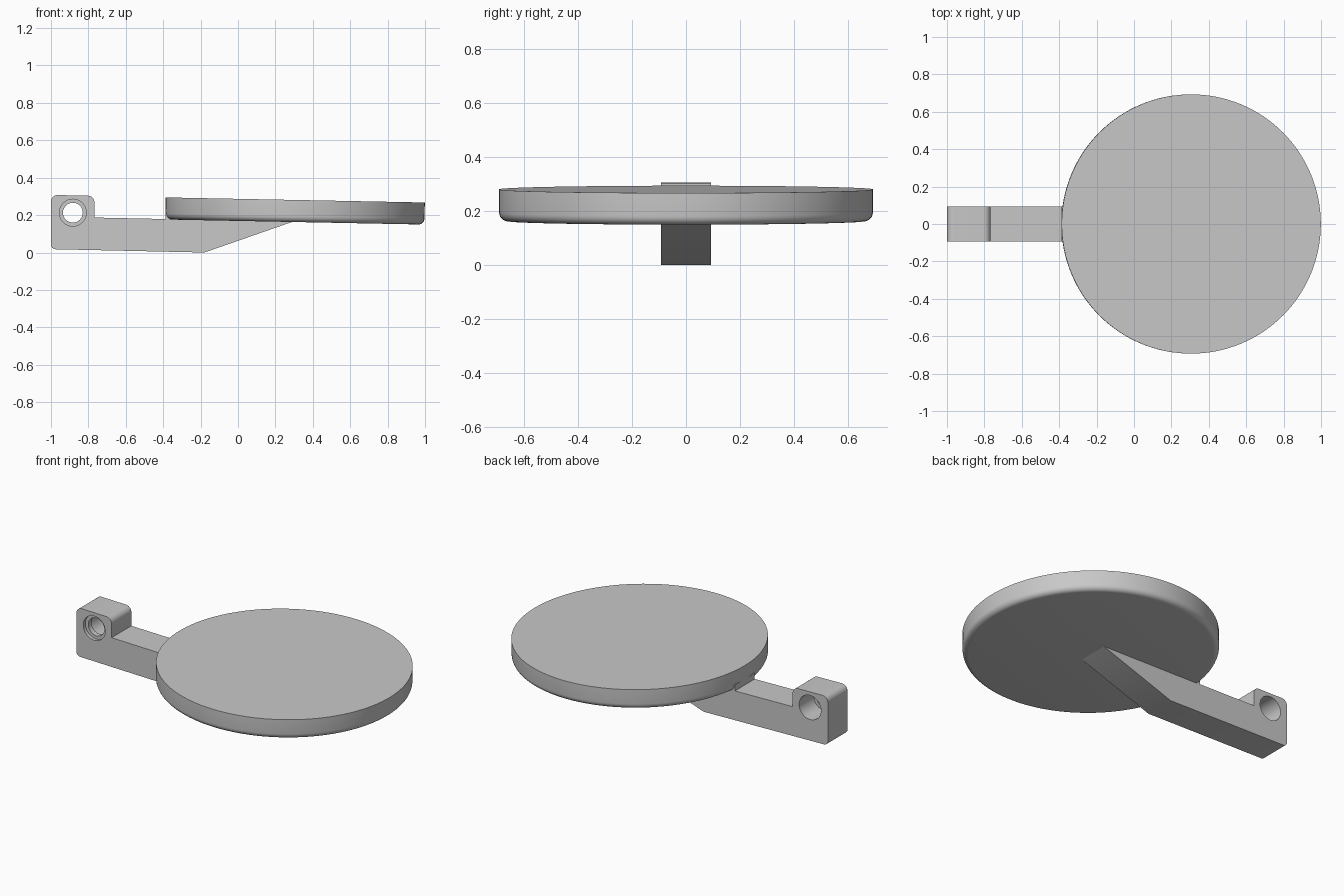
import bpy, bmesh, math
from mathutils import Vector

cube = bpy.data.objects.get("Cube")
if cube:
    bpy.data.objects.remove(cube, do_unlink=True)

TILT = math.radians(1.12)
HALF_WIDTH = 0.093

grey = bpy.data.materials.new("plain grey")
grey.use_nodes = True
grey.diffuse_color = (0.58, 0.58, 0.58, 1)
grey.node_tree.nodes["Principled BSDF"].inputs["Base Color"].default_value = grey.diffuse_color


def add_object(name, bm):
    mesh = bpy.data.meshes.new(name)
    bmesh.ops.recalc_face_normals(bm, faces=bm.faces)
    bm.to_mesh(mesh)
    bm.free()
    mesh.materials.append(grey)
    obj = bpy.data.objects.new(name, mesh)
    bpy.context.collection.objects.link(obj)
    return obj


def activate(obj):
    bpy.ops.object.select_all(action="DESELECT")
    obj.select_set(True)
    bpy.context.view_layer.objects.active = obj


def rounded(corners, steps=8):
    """Turn (x, z, radius) corners into an outline with filleted corners."""
    points = []
    for i, (x, z, r) in enumerate(corners):
        p = Vector((x, z))
        if r == 0:
            points.append(p)
            continue
        a = (Vector(corners[i - 1][:2]) - p).normalized()
        b = (Vector(corners[(i + 1) % len(corners)][:2]) - p).normalized()
        half = a.angle(b) / 2
        centre = p + (a + b).normalized() * r / math.sin(half)
        start = (p + a * r / math.tan(half) - centre).normalized()
        end = (p + b * r / math.tan(half) - centre).normalized()
        for k in range(steps + 1):
            t = k / steps
            points.append(centre + (start * (1 - t) + end * t).normalized() * r)
    return points


def bore(target, x, z, radius, y_from, y_to):
    """Cut a round hole along y through part of the target."""
    bm = bmesh.new()
    bmesh.ops.create_cone(bm, cap_ends=True, segments=48, radius1=radius,
                          radius2=radius, depth=y_to - y_from)
    cutter = add_object("bore_cutter", bm)
    cutter.location = (x, (y_from + y_to) / 2, z)
    cutter.rotation_euler = (math.pi / 2, 0, 0)
    cutter.hide_render = True
    cut = target.modifiers.new("bore", "BOOLEAN")
    cut.object = cutter
    cut.solver = "EXACT"
    activate(target)
    bpy.ops.object.modifier_apply(modifier=cut.name)
    bpy.data.objects.remove(cutter, do_unlink=True)


# Round tray, tilted slightly, with a filleted lower rim
radius, thick, fillet = 0.693, 0.118, 0.032
bm = bmesh.new()
bmesh.ops.create_cone(bm, cap_ends=True, segments=128, radius1=radius,
                      radius2=radius, depth=thick)
bmesh.ops.translate(bm, verts=bm.verts, vec=(0, 0, -thick / 2))
rim = [e for e in bm.edges if all(v.co.z < -thick / 2 for v in e.verts)]
bmesh.ops.bevel(bm, geom=rim, offset=fillet, segments=6, profile=0.5, affect="EDGES")
tray = add_object("round_tray", bm)
tray.location = (0.306, 0, 0.281)
tray.rotation_euler = (0, TILT, 0)

# Support arm: side profile extruded across its width
outline = rounded([
    (-1.0, 0.018, 0.025), (-0.18, 0, 0), (0.34, 0.181, 0), (0.33, 0.21, 0),
    (-0.388, 0.215, 0), (-0.388, 0.179, 0), (-0.768, 0.187, 0),
    (-0.768, 0.303, 0.035), (-1.0, 0.308, 0.035)])
bm = bmesh.new()
face = bm.faces.new([bm.verts.new((p.x, -HALF_WIDTH, p.y)) for p in outline])
side = bmesh.ops.extrude_face_region(bm, geom=[face])
bmesh.ops.translate(bm, vec=(0, 2 * HALF_WIDTH, 0),
                    verts=[g for g in side["geom"] if isinstance(g, bmesh.types.BMVert)])
arm = add_object("support_arm", bm)

# Pivot hole: narrow through hole, shallow front recess, deep back bore
for r, y_from, y_to in ((0.053, -0.2, 0.2), (0.072, -0.2, -0.073), (0.072, -0.043, 0.2)):
    bore(arm, -0.883, 0.213, r, y_from, y_to)

# Smooth curved surfaces, keep hard edges crisp
for obj in (tray, arm):
    activate(obj)
    bpy.ops.object.shade_smooth_by_angle(angle=math.radians(30))
